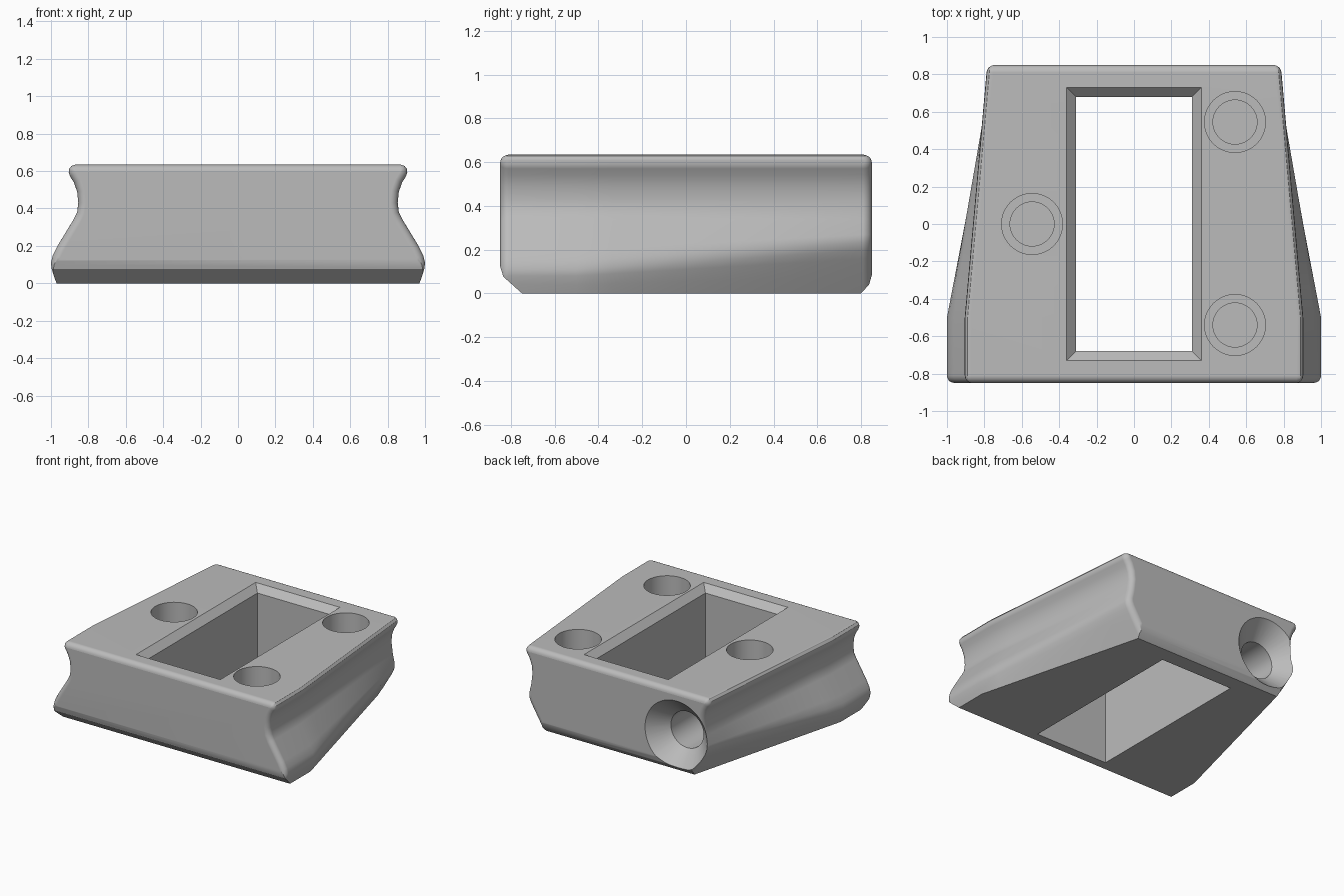
import bpy, bmesh
from math import pi, cos, sin
from mathutils import Vector

cube = bpy.data.objects.get("Cube")
if cube:
    bpy.data.objects.remove(cube, do_unlink=True)

grey = bpy.data.materials.new("plain_grey")
grey.use_nodes = True
grey.diffuse_color = (0.5, 0.5, 0.5, 1)
grey.node_tree.nodes["Principled BSDF"].inputs["Base Color"].default_value = (0.5, 0.5, 0.5, 1)


def loft(rings):
    """Closed bmesh skinned through equal-length rings of points."""
    bm = bmesh.new()
    loops = [[bm.verts.new(p) for p in ring] for ring in rings]
    n = len(loops[0])
    for a, b in zip(loops, loops[1:]):
        for i in range(n):
            j = (i + 1) % n
            bm.faces.new((a[i], a[j], b[j], b[i]))
    bm.faces.new(loops[0][::-1])
    bm.faces.new(loops[-1])
    bmesh.ops.recalc_face_normals(bm, faces=bm.faces)
    return bm


def to_object(bm, name):
    bmesh.ops.recalc_face_normals(bm, faces=bm.faces)
    mesh = bpy.data.meshes.new(name)
    bm.to_mesh(mesh)
    bm.free()
    mesh.materials.append(grey)
    obj = bpy.data.objects.new(name, mesh)
    bpy.context.collection.objects.link(obj)
    return obj


# Side profile: lower flank differs front to back, groove and rim only shift
TOP, FRONT, BACK, BEND = 0.634, -0.85, 0.85, -0.5
flank_front = [(.97, 0), (.985, .04), (.997, .08), (1, .11), (.99, .15), (.965, .2), (.88, .34)]
flank_back = [(.62, 0), (.67, .08), (.718, .16), (.742, .2), (.757, .235), (.76, .27), (.745, .34)]
groove = [(.86, .38), (.854, .43), (.86, .49), (.878, .54), (.897, .57),
          (.905, .59), (.903, .612), (.89, .628), (.87, TOP)]


def section(y, inset):
    t = max(0, (y - BEND) / (BACK - BEND))
    half = [Vector(a).lerp(Vector(b), t) for a, b in zip(flank_front, flank_back)]
    half += [Vector((x - 0.12 * t, z)) for x, z in groove]
    pts = half + [Vector((-p.x, p.y)) for p in reversed(half)]
    ring = []
    for i, p in enumerate(pts):
        d = pts[(i + 1) % len(pts)] - pts[i - 1]
        q = p + Vector((-d.y, d.x)).normalized() * inset
        ring.append((q.x, y, q.y))
    return ring


# Main block with rounded ends
R = 0.04
arc = [(R * (1 - sin(a)), R * (1 - cos(a))) for a in [pi / 2 * k / 5 for k in range(6)]]
stations = [(FRONT + dy, d) for dy, d in reversed(arc)]
stations += [(BEND + (BACK - R - BEND) * k / 8, 0) for k in range(8)]
stations += [(BACK - dy, d) for dy, d in arc]
bm = loft([section(y, d) for y, d in stations])

# Sloped lower edges at the front and back
for y0, z0, y1, z1 in [(-.85, .125, -.835, .076), (-.835, .076, -.75, 0),
                       (.85, .085, .837, .04), (.837, .04, .8, 0)]:
    side = 1 if y0 > 0 else -1
    normal = Vector((0, side * (z0 - z1), -abs(y1 - y0)))
    cut = bmesh.ops.bisect_plane(bm, geom=bm.verts[:] + bm.edges[:] + bm.faces[:], dist=1e-5,
                                 plane_co=(0, y0, z0), plane_no=normal, clear_outer=True)
    rim = [e for e in cut["geom_cut"] if isinstance(e, bmesh.types.BMEdge) and e.is_boundary]
    if rim:
        bmesh.ops.holes_fill(bm, edges=rim, sides=0)
block = to_object(bm, "grooved_block")


def rectangle(hx, hy, z):
    return [(hx, hy, z), (-hx, hy, z), (-hx, -hy, z), (hx, -hy, z)]


def circle(r, place, n=48):
    return [place(r * cos(2 * pi * k / n), r * sin(2 * pi * k / n)) for k in range(n)]


# Cutters: chamfered window, stepped top sockets, countersunk rear bore
cutters = [to_object(loft([rectangle(.41, .78, TOP + .05), rectangle(.31, .68, TOP - .05),
                           rectangle(.31, .68, -.1)]), "window_cutter")]
for cx, cy in [(.54, .545), (.54, -.54), (-.545, 0)]:
    steps = [(.163, TOP + .1), (.163, .36), (.118, .36), (.118, .2)]
    cutters.append(to_object(loft([circle(r, lambda u, v: (cx + u, cy + v, z))
                                   for r, z in steps]), "socket_cutter"))
steps = [(.32, .9), (.14, .72), (.14, .2)]
cutters.append(to_object(loft([circle(r, lambda u, v: (-.515 + u, y, .285 + v))
                               for r, y in steps]), "rear_bore_cutter"))

bpy.ops.object.select_all(action="DESELECT")
block.select_set(True)
bpy.context.view_layer.objects.active = block
for cutter in cutters:
    cutter.hide_render = True
    mod = block.modifiers.new("cut", "BOOLEAN")
    mod.operation, mod.solver, mod.object = "DIFFERENCE", "EXACT", cutter
    bpy.ops.object.modifier_apply(modifier=mod.name)
    bpy.data.objects.remove(cutter, do_unlink=True)

# Smooth rounded areas, crisp machined edges
bpy.ops.object.shade_smooth_by_angle(angle=0.52)
soft = block.modifiers.new("weighted_normals", "WEIGHTED_NORMAL")
soft.keep_sharp = True
